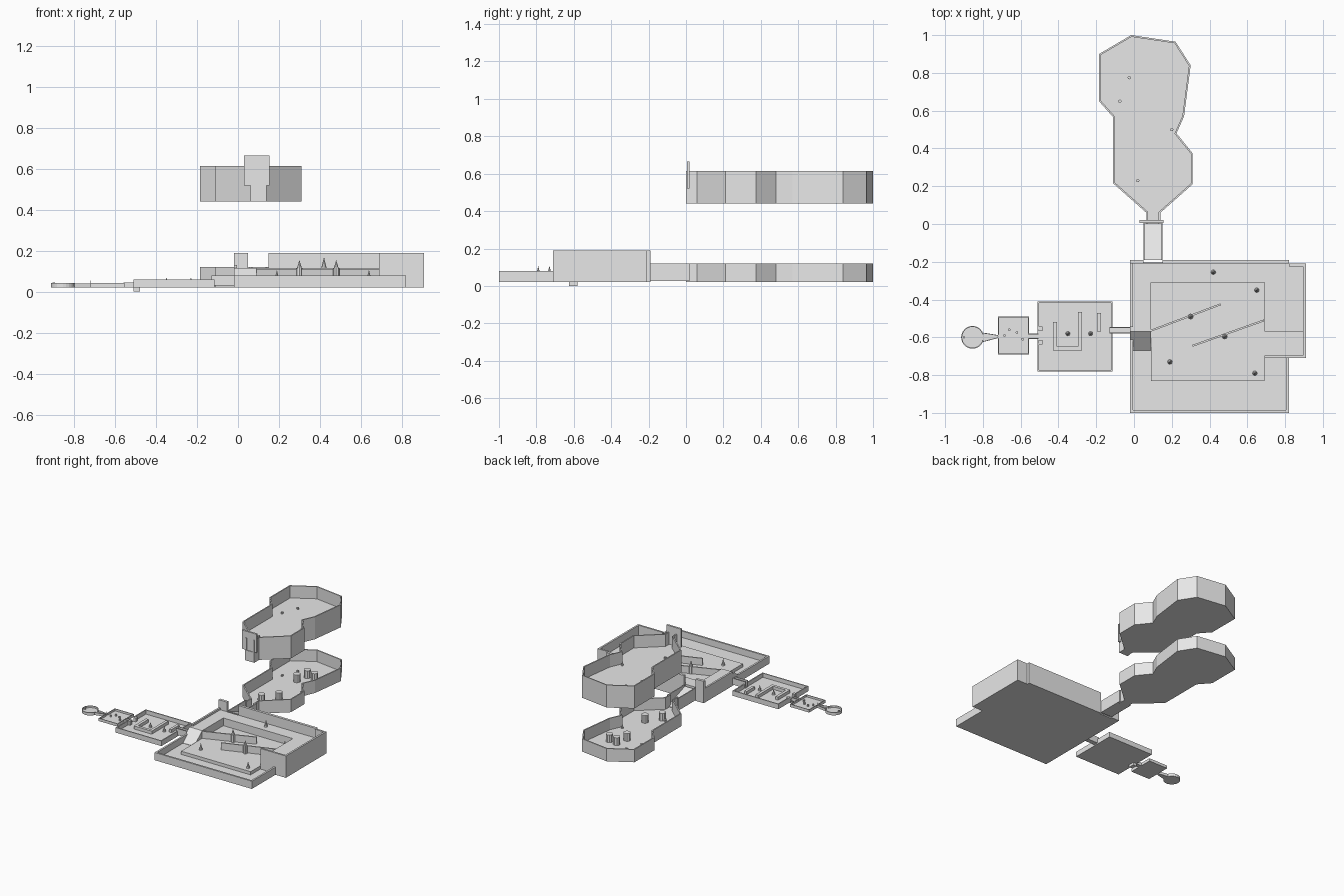
import bpy
import bmesh
from mathutils import Vector

default_cube = bpy.data.objects.get("Cube")
if default_cube:
    bpy.data.objects.remove(default_cube, do_unlink=True)

stone = bpy.data.materials.new("plain_grey_stone")
stone.use_nodes = True
grey = (0.8, 0.8, 0.8, 1)
stone.diffuse_color = grey
stone.node_tree.nodes["Principled BSDF"].inputs["Base Color"].default_value = grey


def finish(name, bm):
    bmesh.ops.recalc_face_normals(bm, faces=bm.faces)
    mesh = bpy.data.meshes.new(name)
    bm.to_mesh(mesh)
    bm.free()
    mesh.materials.append(stone)
    part = bpy.data.objects.new(name, mesh)
    bpy.context.collection.objects.link(part)
    return part


def slab(name, outline, bottom, top):
    """Solid prism; top may be a function of x and y for ramps."""
    bm = bmesh.new()
    height = top if callable(top) else (lambda x, y: top)
    low = [bm.verts.new((x, y, bottom)) for x, y in outline]
    high = [bm.verts.new((x, y, height(x, y))) for x, y in outline]
    bm.faces.new(low)
    bm.faces.new(high)
    for i in range(len(low)):
        j = (i + 1) % len(low)
        bm.faces.new((low[i], low[j], high[j], high[i]))
    return finish(name, bm)


def rect(left, right, front, back):
    return [(left, front), (right, front), (right, back), (left, back)]


def block(name, left, right, front, back, bottom, top):
    return slab(name, rect(left, right, front, back), bottom, top)


def wall(name, path, bottom, top, thick=0.014):
    """Open wall whose outer face follows the path; thickness grows to its left."""
    pts = [Vector(p) for p in path]
    normals = []
    for a, b in zip(pts, pts[1:]):
        d = (b - a).normalized()
        normals.append(Vector((-d.y, d.x)))
    inner = []
    for i, p in enumerate(pts):
        before = normals[max(i - 1, 0)]
        after = normals[min(i, len(normals) - 1)]
        inner.append(p + (before + after) * thick / (1 + before.dot(after)))
    bm = bmesh.new()
    rings = []
    for p, q in zip(pts, inner):
        rings.append([bm.verts.new((*c, z)) for c, z in
                      ((p, bottom), (q, bottom), (q, top), (p, top))])
    for a, b in zip(rings, rings[1:]):
        for k in range(4):
            m = (k + 1) % 4
            bm.faces.new((a[k], a[m], b[m], b[k]))
    bm.faces.new(rings[0])
    bm.faces.new(rings[-1])
    return finish(name, bm)


def post(name, x, y, bottom, height, radius, tip=None, sides=8):
    bm = bmesh.new()
    bmesh.ops.create_cone(bm, cap_ends=True, segments=sides, radius1=radius,
                          radius2=radius if tip is None else tip, depth=height)
    bmesh.ops.translate(bm, verts=bm.verts, vec=(x, y, bottom + height / 2))
    return finish(name, bm)


def passage(name, left, right, front, back, floor, top, along_x):
    block(name + "_floor", left, right, front, back, floor - 0.01, floor)
    t = 0.006
    if along_x:
        block(name + "_front_wall", left, right, front, front + t, floor, top)
        block(name + "_back_wall", left, right, back - t, back, floor, top)
    else:
        block(name + "_right_wall", left, left + t, front, back, floor, top)
        block(name + "_left_wall", right - t, right, front, back, floor, top)


# Great hall: base floor, raised centre and high ledges
W, E, EE = -0.02, 0.82, 0.91
S, N, MID = -1.0, -0.2, -0.57
BASE, FLOOR, DAIS, LEDGE, LOW, HIGH = 0.02, 0.03, 0.055, 0.115, 0.08, 0.19
block("hall_floor", W, E, S, N, BASE, FLOOR)
block("hall_dais", 0.09, 0.69, -0.83, -0.31, FLOOR, DAIS)
block("right_ledge", W, 0.09, MID, -0.31, FLOOR, LEDGE)
block("back_ledge", W, EE, -0.31, -0.21, FLOOR, LEDGE)
block("left_ledge", 0.69, EE, MID, -0.31, FLOOR, LEDGE)
block("left_alcove_floor", 0.69, EE, -0.71, MID, FLOOR, DAIS)
block("alcove_base", E, EE, -0.71, -0.21, BASE, FLOOR)
slab("ledge_ramp", rect(W, 0.09, -0.67, MID), FLOOR,
     lambda x, y: LEDGE if y == MID else FLOOR + 0.002)

# Great hall walls, with gaps for the passages
wall("low_front_wall", [(W, -0.59), (W, S), (E, S), (E, -0.71)], FLOOR, LOW)
wall("right_ledge_wall", [(W, N), (W, -0.545)], FLOOR, 0.13)
wall("high_left_wall", [(0.69, -0.71), (EE, -0.71), (EE, -0.21), (E, -0.21)], FLOOR, HIGH)
block("high_back_wall", 0.15, E, -0.21, -0.19, BASE, HIGH)
block("back_corner_wall", W, 0.05, -0.21, -0.19, BASE, HIGH)

# Diagonal barriers and spikes in the hall
wall("back_barrier", [(0.09, -0.57), (0.46, -0.43)], DAIS, 0.11, 0.01)
wall("front_barrier", [(0.31, -0.65), (0.69, -0.515)], DAIS, 0.11, 0.01)
for x, y in ((0.3, -0.49), (0.48, -0.595)):
    post("spike_pedestal", x, y, DAIS, 0.06, 0.016)
    post("pedestal_spike", x, y, LEDGE, 0.04, 0.012, 0)
for x, y in ((0.19, -0.73), (0.64, -0.79), (0.65, -0.35)):
    post("floor_spike", x, y, DAIS, 0.052, 0.013, 0)
post("ledge_spike", 0.42, -0.255, LEDGE, 0.055, 0.013, 0)

# Sloping back passage to the lower cavern
slab("back_passage_floor", rect(0.05, 0.15, -0.19, 0.02), FLOOR - 0.005,
     lambda x, y: LEDGE - 0.005 if y < 0 else FLOOR + 0.005)
for x in (0.05, 0.142):
    block("back_passage_wall", x, x + 0.008, -0.19, 0.02, FLOOR, 0.12)

# Two stacked caverns sharing one outline
cavern = [(0.14, 0), (0.14, 0.06), (0.31, 0.21), (0.31, 0.375), (0.225, 0.48),
          (0.265, 0.57), (0.3, 0.84), (0.22, 0.965), (-0.015, 1), (-0.185, 0.9),
          (-0.185, 0.65), (-0.11, 0.565), (-0.11, 0.215), (0.065, 0.06), (0.065, 0)]
for level, bottom, floor, top in (("lower", BASE, FLOOR, 0.12), ("upper", 0.44, 0.52, 0.615)):
    slab(level + "_cavern_floor", cavern, bottom, floor)
    wall(level + "_cavern_wall", cavern, floor, top, 0.009)
    for x, y in ((-0.025, 0.775), (-0.075, 0.65), (0.2, 0.5), (0.02, 0.23)):
        post(level + "_cavern_stud", x, y, floor, 0.012, 0.009)
for x, y in ((0.05, 0.22), (0.13, 0.32), (0.06, 0.64), (0.08, 0.74), (0.15, 0.73)):
    post("cavern_pillar", x, y, FLOOR, 0.06, 0.026, sides=10)
block("upper_gate", 0.03, 0.155, 0.005, 0.02, 0.52, 0.665)
block("upper_gate_foot", 0.06, 0.14, 0.0, 0.02, 0.44, 0.52)

# Middle chamber with hooked inner wall
passage("hall_passage", -0.13, W, -0.58, -0.545, 0.04, LOW, True)
block("chamber_floor", -0.51, -0.115, -0.78, -0.41, BASE, 0.028)
wall("chamber_front_wall", [(-0.51, -0.63), (-0.51, -0.78), (-0.115, -0.78), (-0.115, -0.58)],
     0.028, 0.06, 0.008)
wall("chamber_back_wall", [(-0.115, -0.545), (-0.115, -0.41), (-0.51, -0.41), (-0.51, -0.56)],
     0.028, 0.06, 0.008)
wall("chamber_hook_wall", [(-0.43, -0.52), (-0.43, -0.67), (-0.275, -0.67), (-0.275, -0.465)],
     0.028, 0.052, 0.022)
block("chamber_short_wall", -0.195, -0.175, -0.57, -0.47, 0.028, 0.052)
for x in (-0.35, -0.23):
    post("chamber_spike", x, -0.58, 0.028, 0.042, 0.012, 0)
for y in (-0.625, -0.555):
    block("chamber_door_post", -0.505, -0.485, y - 0.012, y + 0.012, 0.028, 0.058)
block("chamber_step", -0.51, -0.48, -0.625, -0.58, 0.0, BASE)

# Small chamber and its pegs
passage("chamber_passage", -0.56, -0.505, -0.61, -0.58, 0.03, 0.045, True)
block("small_floor", -0.72, -0.555, -0.69, -0.49, BASE, 0.026)
wall("small_front_wall", [(-0.72, -0.605), (-0.72, -0.69), (-0.555, -0.69), (-0.555, -0.61)],
     0.026, 0.042, 0.005)
wall("small_back_wall", [(-0.555, -0.58), (-0.555, -0.49), (-0.72, -0.49), (-0.72, -0.585)],
     0.026, 0.042, 0.005)
for x, y in ((-0.685, -0.59), (-0.66, -0.56), (-0.62, -0.575), (-0.59, -0.61)):
    post("small_peg", x, y, 0.026, 0.014, 0.007)
post("thin_pole", -0.72, -0.595, 0.026, 0.03, 0.002)

# Round end chamber with a tapered neck
disc = post("round_floor", -0.855, -0.6, BASE, 0.008, 0.06, sides=24)
rim = [v.co.xy.copy() for v in disc.data.vertices if v.co.z > 0.025]
center = Vector((-0.855, -0.6))
rim.sort(key=lambda p: Vector((1, 0)).angle_signed(p - center), reverse=True)
# Leave the rim open towards the neck
start = max(range(len(rim)), key=lambda i: rim[i].x)
loop = rim[start:] + rim[:start]
wall("round_rim", loop[1:], 0.028, 0.042, 0.005)
neck = [(-0.8, -0.625), (-0.72, -0.604), (-0.72, -0.588), (-0.8, -0.575)]
slab("neck_floor", neck, BASE, 0.027)
wall("neck_front_wall", neck[:2], 0.027, 0.04, 0.004)
wall("neck_back_wall", neck[2:], 0.027, 0.04, 0.004)
post("round_peg", -0.9, -0.6, 0.028, 0.016, 0.006)
